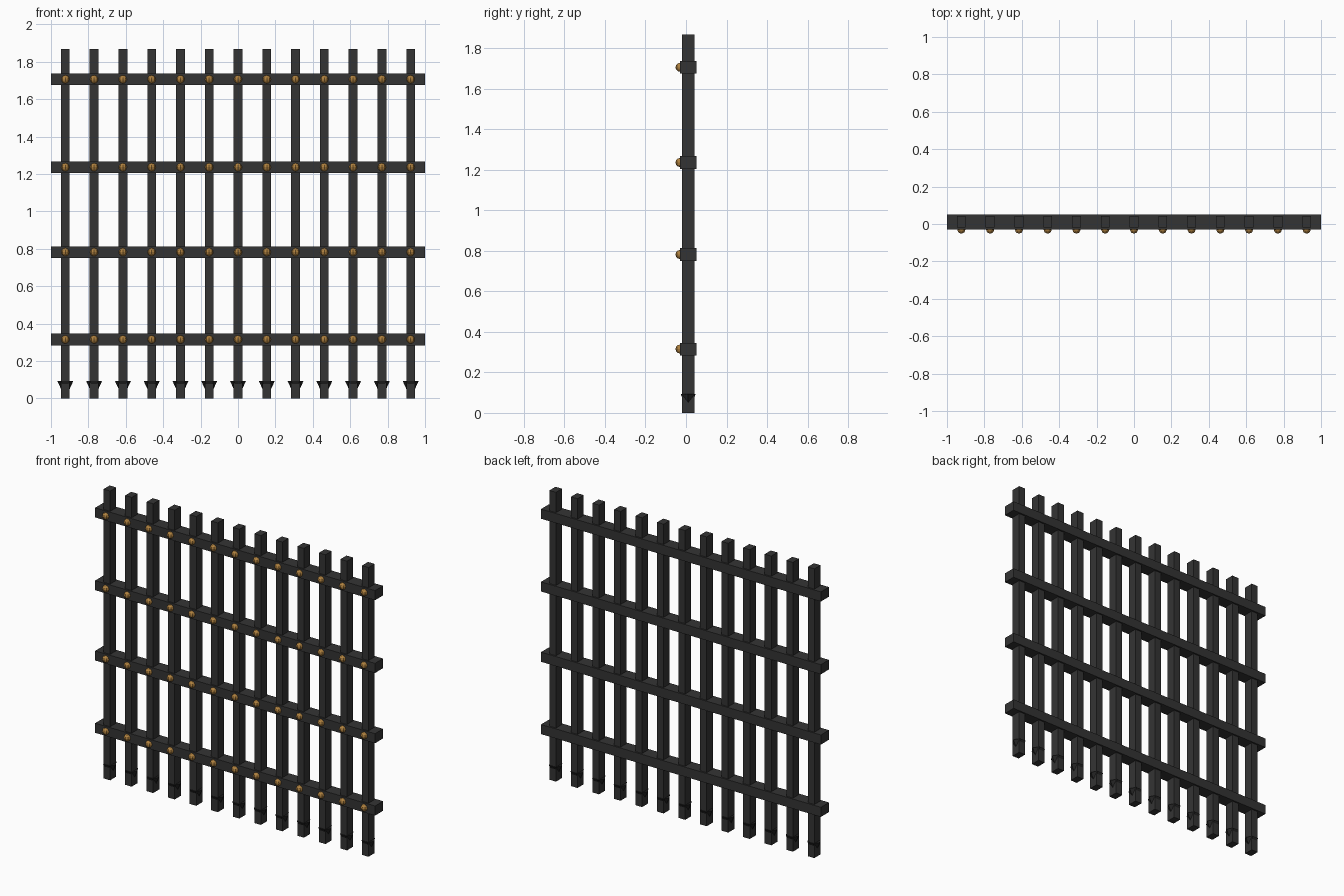
import bpy, bmesh
from mathutils import Matrix, Vector

if "Cube" in bpy.data.objects:
    bpy.data.objects.remove(bpy.data.objects["Cube"])


def material(name, rgb):
    m = bpy.data.materials.new(name)
    m.diffuse_color = (*rgb, 1)
    m.use_nodes = True
    m.node_tree.nodes["Principled BSDF"].inputs["Base Color"].default_value = m.diffuse_color
    return m


iron = material("dark_iron", (0.034, 0.034, 0.034))
spike_iron = material("black_iron", (0.016, 0.016, 0.016))
brass = material("brass", (0.43, 0.22, 0.05))


def finish(name, bm, mat):
    bmesh.ops.recalc_face_normals(bm, faces=bm.faces)
    me = bpy.data.meshes.new(name)
    bm.to_mesh(me)
    bm.free()
    me.materials.append(mat)
    ob = bpy.data.objects.new(name, me)
    bpy.context.collection.objects.link(ob)
    return ob


def box(name, center, size, mat):
    bm = bmesh.new()
    bmesh.ops.create_cube(bm, size=1, matrix=Matrix.Translation(center) @ Matrix.Diagonal((*size, 1)))
    return finish(name, bm, mat)


def spike(name, x, y):
    # six-sided point, corners towards +x and -x
    bm = bmesh.new()
    rim = [bm.verts.new(Matrix.Rotation(i * 1.0471976, 3, 'Z') @ Vector((0.043, 0, 0)) + Vector((x, y, 0.094)))
           for i in range(6)]
    tip = bm.verts.new((x, y, 0))
    bm.faces.new(rim)
    for i in range(6):
        bm.faces.new((rim[i], rim[i - 1], tip))
    return finish(name, bm, spike_iron)


def rivet(name, x, z):
    bm = bmesh.new()
    bmesh.ops.create_uvsphere(bm, u_segments=8, v_segments=6, radius=0.022,
                              matrix=Matrix.Translation((x, -0.030, z)))
    return finish(name, bm, brass)


BARS = 13
Y = 0.011
RAILS = (0.315, 0.782, 1.236, 1.706)
xs = [(i - (BARS - 1) / 2) * 2 / BARS for i in range(BARS)]

# horizontal rails
for r, z in enumerate(RAILS):
    box(f"rail_{r + 1}", (0, Y, z), (2, 0.082, 0.062), iron)

# vertical bars with their spikes and rivets
for i, x in enumerate(xs):
    box(f"bar_{i + 1}", (x, Y, 0.934), (0.047, 0.062, 1.868), iron)
    spike(f"spike_{i + 1}", x, Y)
    for r, z in enumerate(RAILS):
        rivet(f"rivet_{r + 1}_{i + 1}", x, z)
